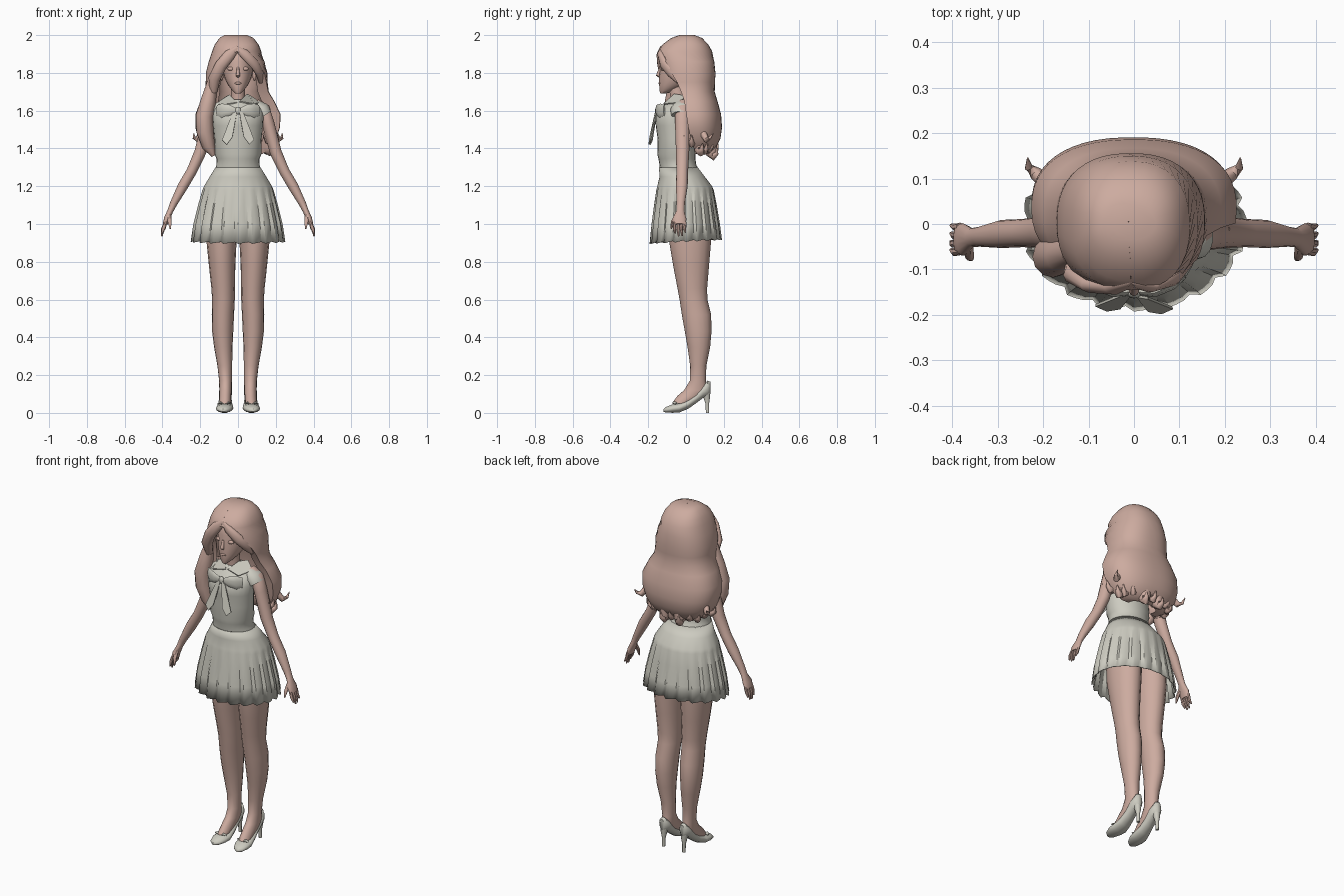
import bpy, bmesh, math, random
from mathutils import Vector as V

random.seed(4)


def material(name, rgb):
    m = bpy.data.materials.new(name)
    m.diffuse_color = (*rgb, 1)
    return m


ROSE = material("rose_beige", (0.61, 0.41, 0.35))
CLOTH = material("ivory_cloth", (0.61, 0.60, 0.53))
Z, Y = V((0, 0, 1)), V((0, 1, 0))


def finish(name, rings, mat, cap=True, thick=0, angle=50):
    """Skin a list of closed rings into one object."""
    bm = bmesh.new()
    vs = [[bm.verts.new(p) for p in r] for r in rings]
    n = len(vs[0])
    for a, b in zip(vs, vs[1:]):
        for i in range(n):
            bm.faces.new((a[i], a[(i + 1) % n], b[(i + 1) % n], b[i]))
    if cap:
        bm.faces.new(vs[0][::-1])
        bm.faces.new(vs[-1])
    bmesh.ops.recalc_face_normals(bm, faces=bm.faces)
    me = bpy.data.meshes.new(name)
    bm.to_mesh(me)
    bm.free()
    me.materials.append(mat)
    ob = bpy.data.objects.new(name, me)
    bpy.context.collection.objects.link(ob)
    if thick:
        ob.modifiers.new("thickness", 'SOLIDIFY').thickness = thick
    bpy.ops.object.select_all(action='DESELECT')
    ob.select_set(True)
    bpy.context.view_layer.objects.active = ob
    bpy.ops.object.shade_smooth_by_angle(angle=math.radians(angle))
    return ob


def tube(name, stations, mat, n=14, axis=None, ref=(1, 0, 0)):
    """Loft ellipses; each station is x, y, z, radius along ref, other radius."""
    c = [V(s[:3]) for s in stations]
    rings = []
    for i, s in enumerate(stations):
        t = axis or (c[min(i + 1, len(c) - 1)] - c[max(i - 1, 0)]).normalized()
        u = V(ref)
        u = (u - t * u.dot(t)).normalized()
        w = t.cross(u)
        rings.append([c[i] + u * s[3] * math.cos(a) + w * s[4] * math.sin(a)
                      for a in (2 * math.pi * k / n for k in range(n))])
    return finish(name, rings, mat)


def stack(name, rows, mat, n=20):
    """Horizontal ellipses from rows of z, x centre, half width, front y, back y."""
    return tube(name, [(x, (f + b) / 2, z, w, (b - f) / 2) for z, x, w, f, b in rows], mat, n, Z)


def plate(name, pts, mat):
    me = bpy.data.meshes.new(name)
    me.from_pydata(pts, [], [range(len(pts))])
    me.materials.append(mat)
    ob = bpy.data.objects.new(name, me)
    bpy.context.collection.objects.link(ob)
    ob.modifiers.new("thickness", 'SOLIDIFY').thickness = 0.006


def ball(name, loc, size, mat):
    bpy.ops.mesh.primitive_uv_sphere_add(segments=12, ring_count=8, location=loc)
    ob = bpy.context.object
    ob.name, ob.scale = name, size
    ob.data.materials.append(mat)
    bpy.ops.object.shade_smooth()


# Head, neck and face
stack("head", [(1.69, 0, .012, -.135, -.105), (1.705, 0, .03, -.14, -.07), (1.735, 0, .052, -.142, 0),
               (1.77, 0, .07, -.143, .05), (1.81, 0, .08, -.14, .08), (1.86, 0, .084, -.138, .10),
               (1.91, 0, .08, -.128, .10), (1.95, 0, .05, -.09, .07)], ROSE)
stack("neck", [(1.60, 0, .05, -.085, .015), (1.65, 0, .036, -.08, .0), (1.74, 0, .036, -.095, -.01)], ROSE, 14)
tube("nose", [(0, -.136, 1.83, .006, .006), (0, -.146, 1.795, .010, .010), (0, -.148, 1.785, .011, .011),
              (0, -.138, 1.776, .007, .006)], ROSE, 8, Z)
ball("lips", (0, -.138, 1.745), (.018, .008, .007), ROSE)
for s in (-1, 1):
    ball("eye", (s * .036, -.122, 1.822), (.021, .011, .011), ROSE)
    ball("ear", (s * .088, -.035, 1.79), (.012, .02, .032), ROSE)

# Torso
stack("blouse", [(1.26, 0, .135, -.135, .09), (1.31, 0, .115, -.14, .055), (1.345, 0, .114, -.146, .05),
                 (1.37, 0, .124, -.152, .05), (1.45, 0, .125, -.150, .04), (1.52, 0, .132, -.160, .035),
                 (1.57, 0, .135, -.162, .035), (1.61, 0, .130, -.135, .035), (1.64, 0, .105, -.105, .03),
                 (1.66, 0, .055, -.09, .015)], CLOTH, 24)

# Skirt with knife pleats fading into the yoke
rows = [(.908, .247, -.190, .188, 1), (1.0, .233, -.180, .177, .9), (1.1, .209, -.167, .161, .8),
        (1.18, .187, -.156, .146, .4), (1.20, .180, -.152, .138, 0), (1.25, .150, -.14, .10, 0),
        (1.30, .119, -.143, .062, 0)]
rings = []
for z, w, f, b, pleat in rows:
    ring = []
    for i in range(80):
        a = 2 * math.pi * i / 80
        k = 1 + pleat * (.015, .005, -.01, -.045)[i % 4]
        hem = (.010 * math.sin(a) + .003 * (i % 4 - 1)) if z < .95 else 0
        ring.append((w * k * math.cos(a), (f + b) / 2 + (b - f) / 2 * k * math.sin(a), z + hem))
    rings.append(ring)
finish("pleated_skirt", rings, CLOTH, cap=False, thick=.004, angle=30)

# Neck bow and collar
ball("bow_knot", (0, -.152, 1.60), (.016, .012, .02), CLOTH)
for s in (-1, 1):
    tube("bow_loop", [(s * .008, -.150, 1.60, .012, .006), (s * .045, -.152, 1.602, .03, .010),
                      (s * .085, -.135, 1.598, .040, .010), (s * .112, -.115, 1.60, .030, .005)],
         CLOTH, 10, ref=(0, 0, 1))
    plate("bow_tail", [(s * .005, -.156, 1.60), (s * .03, -.160, 1.585), (s * .085, -.182, 1.445),
                       (s * .06, -.193, 1.42), (s * .03, -.188, 1.46)], CLOTH)
    plate("collar", [(s * .006, -.105, 1.645), (s * .045, -.06, 1.685), (s * .065, .0, 1.675),
                     (s * .115, -.03, 1.64), (s * .085, -.118, 1.632)], CLOTH)

# Arms, hands, legs and shoes, one set per side
for s in (-1, 1):
    # Cap sleeve ruffle around the top of the arm
    tube("cap_sleeve", [(s * .09, -.025, 1.63, .040, .03), (s * .122, -.025, 1.605, .058, .045),
                        (s * .142, -.025, 1.575, .052, .040)], CLOTH, 14, ref=(0, 1, 0))
    tube("arm", [(s * .095, -.015, 1.645, .025, .02), (s * .135, -.018, 1.61, .04, .034),
                 (s * .160, -.018, 1.53, .04, .034), (s * .200, -.018, 1.38, .035, .032),
                 (s * .245, -.02, 1.28, .031, .028), (s * .292, -.022, 1.20, .031, .028),
                 (s * .34, -.028, 1.11, .022, .020), (s * .358, -.03, 1.07, .021, .016),
                 (s * .376, -.034, 1.03, .036, .016), (s * .386, -.034, .998, .034, .013)],
         ROSE, ref=(0, 1, 0))
    for k in range(4):
        y, low = -.06 + .018 * k, (.95, .935, .937, .955)[k]
        tube("finger", [(s * .383, y, 1.01, .009, .009), (s * (.398 - .003 * abs(k - 1)), y - .002, .975, .009, .009),
                        (s * .403, y + .003, low, .004, .004)], ROSE, 7, ref=(0, 1, 0))
    tube("thumb", [(s * .365, -.05, 1.045, .012, .012), (s * .362, -.072, 1.01, .010, .010),
                   (s * .358, -.078, .975, .004, .004)], ROSE, 7, ref=(0, 1, 0))
    stack("leg", [(z, s * x, w, f, b) for z, x, w, f, b in (
        (1.16, .08, .065, -.09, .11), (1.02, .086, .082, -.095, .135), (.9, .087, .079, -.088, .132),
        (.78, .084, .070, -.068, .122), (.66, .079, .062, -.045, .112), (.60, .077, .060, -.034, .113),
        (.52, .080, .059, -.022, .133), (.43, .081, .056, -.006, .135), (.35, .078, .049, .008, .128),
        (.25, .070, .039, .022, .108), (.17, .066, .034, .02, .105), (.12, .066, .033, -.01, .115),
        (.09, .067, .032, -.045, .10), (.05, .069, .030, -.075, .01))], ROSE, 16)
    # Pump: slices from toe to heel of y, bottom, top, half width
    tube("shoe", [(s * x, y, (a + b) / 2, w, (b - a) / 2) for x, y, a, b, w in (
        (.077, -.120, .006, .020, .010), (.076, -.105, .001, .032, .030), (.073, -.07, 0, .046, .044),
        (.070, -.035, .002, .05, .046), (.068, .01, .020, .072, .038), (.067, .05, .048, .105, .033),
        (.066, .09, .078, .15, .034), (.066, .115, .088, .172, .028), (.066, .130, .10, .165, .012))],
         CLOTH, 14, Y)
    stack("shoe_heel", [(0, s * .066, .009, .105, .123), (.05, s * .066, .010, .102, .123),
                        (.085, s * .066, .018, .09, .128), (.115, s * .066, .024, .075, .130)], CLOTH, 10)
    for t in (-1, 1):
        tube("shoe_bow", [(s * .072, -.062, .047, .004, .004), (s * .072 + t * .02, -.06, .054, .013, .006),
                          (s * .072 + t * .035, -.055, .048, .007, .003)], CLOTH, 8, ref=(0, 1, 0))

# Hair shell: rings of z, x centre, half width, front y, back y, left and right opening;
# the crown is closed and the rings below it open around the face
rows = [(2.0, -.012, .06, -.035, .045, 0, 0), (1.985, -.008, .090, -.078, .085, 0, 0),
        (1.95, -.007, .116, -.125, .118, 0, 0), (1.915, -.007, .130, -.146, .138, 0, 0),
        (1.86, -.007, .148, -.152, .15, 26, 40), (1.80, -.007, .163, -.15, .156, 42, 62),
        (1.75, -.007, .164, -.14, .154, 50, 72), (1.70, -.005, .168, -.13, .152, 52, 78),
        (1.65, -.003, .196, -.12, .167, 48, 80), (1.58, 0, .226, -.115, .186, 44, 80),
        (1.51, -.002, .224, -.11, .191, 46, 82), (1.45, -.004, .205, -.09, .182, 50, 84),
        (1.40, 0, .172, -.05, .155, 58, 86), (1.37, 0, .13, 0, .125, 62, 86)]
rings = []
for z, x, w, f, b, left, right in rows:
    arc = []
    for i in range(33):
        a = math.radians(right + .01 + (359.98 - left - right) * i / 32)
        sx, sy = math.sin(a), -math.cos(a)
        arc.append((math.copysign(abs(sx) ** .85, sx), math.copysign(abs(sy) ** .85, sy)))
    cy, d = (f + b) / 2, (b - f) / 2
    g, h = (.02, .02) if z > 1.97 else (.66, .74)
    outer = [(x + w * p, cy + d * q, z) for p, q in arc]
    inner = [(x + w * g * p, cy + d * h * q, z) for p, q in reversed(arc)]
    rings.append(outer + inner)
finish("hair", rings, ROSE, angle=60)

# Swept fringe and the front lock over one shoulder
tube("fringe_right", [(-.012, -.125, 1.935, .012, .012), (.035, -.135, 1.90, .026, .016),
                      (.085, -.118, 1.85, .028, .018), (.115, -.075, 1.80, .028, .02),
                      (.12, -.04, 1.75, .01, .01)], ROSE, 10, ref=(0, 0, 1))
tube("fringe_left", [(0, -.125, 1.935, .012, .012), (-.045, -.138, 1.895, .030, .018),
                     (-.09, -.132, 1.84, .032, .020), (-.125, -.11, 1.77, .032, .025),
                     (-.13, -.08, 1.70, .02, .02)], ROSE, 10)
tube("front_lock", [(-.135, -.06, 1.76, .025, .03), (-.155, -.07, 1.66, .04, .04),
                    (-.178, -.072, 1.57, .046, .046), (-.175, -.068, 1.49, .045, .045),
                    (-.155, -.06, 1.41, .034, .034), (-.13, -.06, 1.36, .01, .01)], ROSE, 12)

# Flipped curls of uneven size along the bottom of the hair
for i in range(13):
    a = math.radians(-10 + 200 * i / 12 + random.uniform(-4, 4))
    c, q = math.cos(a), math.sin(a)
    drop = .04 * max(q, 0) + random.uniform(-.02, .02)
    k = random.uniform(.9, 1.3)
    tube("curl", [(c * rx, .02 + q * ry, z - drop, r * k, r * k) for rx, ry, z, r in (
        (.160, .115, 1.47, .028), (.172, .118, 1.425, .026), (.19, .130, 1.41, .018),
        (.206, .143, 1.425, .011), (.213, .150, 1.455, .003))], ROSE, 8, ref=(-q, c, 0))
for s in (-1, 1):
    tube("side_curl", [(s * .19, .09, 1.48, .02, .02), (s * .215, .11, 1.445, .016, .016),
                       (s * .232, .125, 1.455, .009, .009), (s * .234, .145, 1.48, .002, .002)],
         ROSE, 8, ref=(0, 1, 0))
